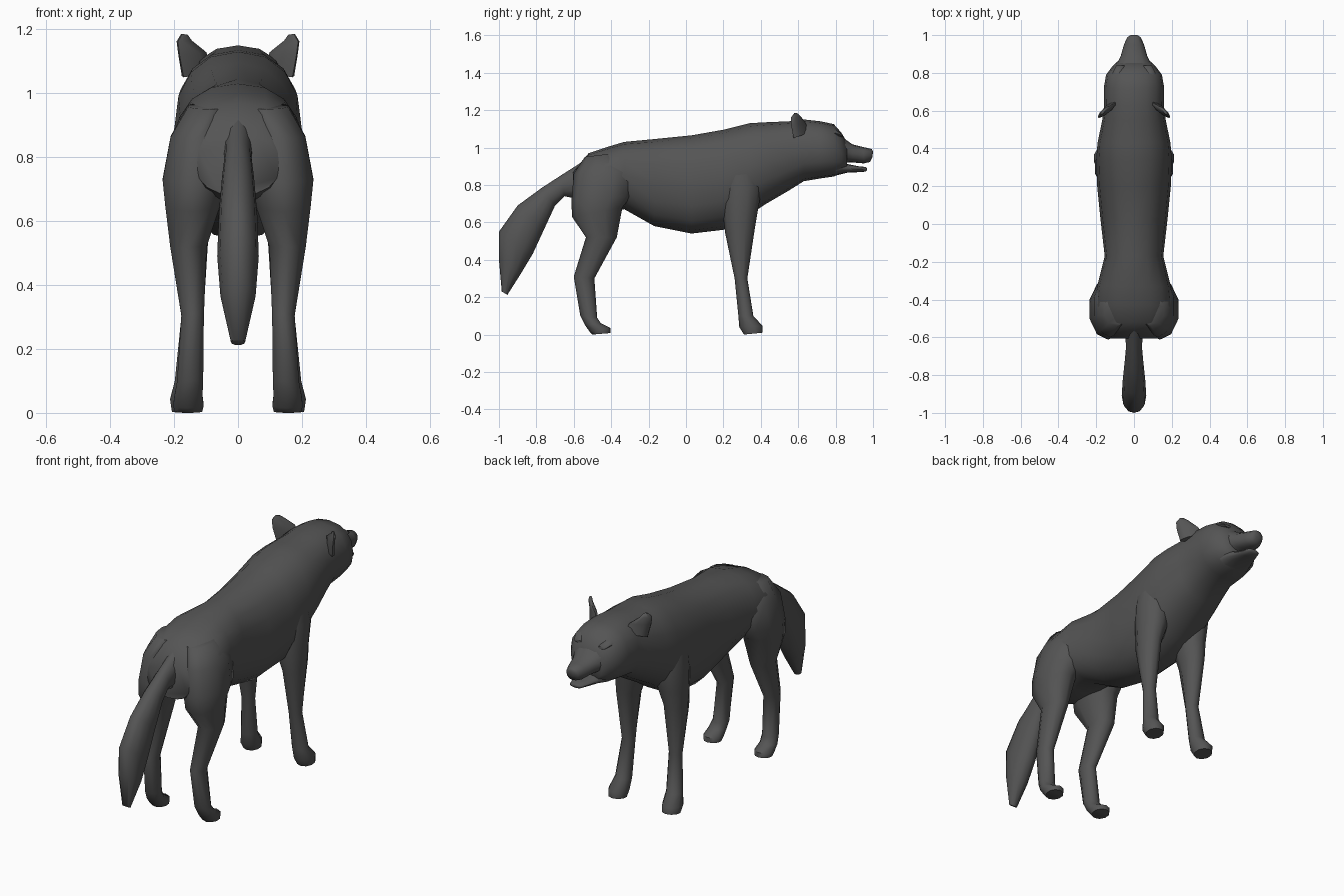
import bpy, bmesh, math

fur = bpy.data.materials.new("dark grey fur")
fur.diffuse_color = (0.09, 0.09, 0.09, 1)


def loft(name, rows, n=12, side=1, power=1.0):
    """Skin rings. Row: edge A (y, z), edge B (y, z), centre x, half width, optional x skew."""
    bm = bmesh.new()
    rings = []
    for row in rows:
        ay, az, by, bz, cx, w = row[:6]
        skew = row[6] if len(row) > 6 else 0
        ring = []
        for i in range(n):
            t = 2 * math.pi * i / n
            c, s = round(math.cos(t), 6), round(math.sin(t), 6)
            c = math.copysign(abs(c) ** power, c)
            s = math.copysign(abs(s) ** power, s)
            ring.append(bm.verts.new((side * (cx + skew * c + w * s),
                                      (ay + by) / 2 + (ay - by) / 2 * c,
                                      (az + bz) / 2 + (az - bz) / 2 * c)))
        rings.append(ring)
    for r, q in zip(rings, rings[1:]):
        for i in range(n):
            j = (i + 1) % n
            bm.faces.new((r[i], r[j], q[j], q[i]))
    bm.faces.new(rings[0])
    bm.faces.new(rings[-1])
    bmesh.ops.recalc_face_normals(bm, faces=bm.faces[:])
    me = bpy.data.meshes.new(name)
    bm.to_mesh(me)
    bm.free()
    me.materials.append(fur)
    ob = bpy.data.objects.new(name, me)
    bpy.context.collection.objects.link(ob)
    bpy.ops.object.select_all(action='DESELECT')
    ob.select_set(True)
    bpy.context.view_layer.objects.active = ob
    bpy.ops.object.shade_smooth_by_angle(angle=math.radians(60))


def pair(name, rows, n=10):
    for label, side in (("right", 1), ("left", -1)):
        loft(f"{label}_{name}", rows, n, side)


# Torso, neck and skull: y, top z, bottom z, half width
trunk = [(-0.605, 0.87, 0.68, 0.13), (-0.52, 0.97, 0.66, 0.19),
         (-0.43, 1.00, 0.66, 0.205), (-0.33, 1.03, 0.67, 0.195),
         (-0.17, 1.045, 0.58, 0.155), (0.03, 1.065, 0.54, 0.178),
         (0.20, 1.095, 0.56, 0.195), (0.34, 1.13, 0.64, 0.20),
         (0.43, 1.135, 0.70, 0.193), (0.55, 1.14, 0.77, 0.168),
         (0.63, 1.15, 0.82, 0.158), (0.72, 1.14, 0.835, 0.16),
         (0.79, 1.125, 0.845, 0.148), (0.83, 1.08, 0.86, 0.118),
         (0.86, 1.03, 0.88, 0.09)]
loft("body", [(y, t, y, b, 0, w) for y, t, y, b, w in
              [(y, t, y, b, w) for y, t, b, w in trunk]], n=16, power=0.88)

# Muzzle and lower jaw, leaving the mouth open between them
loft("muzzle", [(0.80, 1.08, 0.80, 0.90, 0, 0.12),
                (0.85, 1.045, 0.85, 0.92, 0, 0.09),
                (0.89, 1.017, 0.89, 0.92, 0, 0.07),
                (0.95, 1.002, 0.95, 0.915, 0, 0.053),
                (0.993, 0.992, 0.983, 0.922, 0, 0.036),
                (1.00, 0.98, 0.997, 0.95, 0, 0.02)], power=0.88)
loft("lower_jaw", [(0.80, 0.93, 0.80, 0.85, 0, 0.10),
                   (0.86, 0.912, 0.86, 0.865, 0, 0.075),
                   (0.92, 0.90, 0.92, 0.868, 0, 0.05),
                   (0.96, 0.896, 0.96, 0.871, 0, 0.035),
                   (0.968, 0.89, 0.968, 0.878, 0, 0.02)], power=0.88)

# Brow ridges and ears
pair("brow", [(0.74, 1.10, 0.74, 1.06, 0.085, 0.03),
              (0.80, 1.095, 0.80, 1.06, 0.083, 0.03),
              (0.838, 1.07, 0.838, 1.055, 0.072, 0.022)], n=8)
pair("ear", [(0.575, 1.05, 0.66, 1.08, 0.13, 0.025, 0.04),
             (0.562, 1.12, 0.64, 1.13, 0.143, 0.022, 0.04),
             (0.562, 1.162, 0.615, 1.165, 0.168, 0.014, 0.02),
             (0.58, 1.185, 0.595, 1.183, 0.168, 0.008, 0.007)], n=8)

# Front legs, from shoulder to paw
pair("front_leg", [(0.20, 0.92, 0.38, 0.94, 0.12, 0.07),
                   (0.19, 0.78, 0.41, 0.80, 0.125, 0.085),
                   (0.20, 0.62, 0.385, 0.67, 0.13, 0.074),
                   (0.21, 0.54, 0.37, 0.58, 0.145, 0.055),
                   (0.26, 0.30, 0.328, 0.30, 0.143, 0.036),
                   (0.28, 0.10, 0.36, 0.10, 0.155, 0.045),
                   (0.285, 0.04, 0.41, 0.045, 0.163, 0.052),
                   (0.31, 0.00, 0.41, 0.01, 0.163, 0.046)])

# Hind legs, from haunch to paw
pair("hind_leg", [(-0.54, 0.95, -0.38, 0.97, 0.09, 0.07),
                  (-0.60, 0.86, -0.27, 0.87, 0.125, 0.09),
                  (-0.612, 0.72, -0.29, 0.74, 0.135, 0.106),
                  (-0.61, 0.63, -0.34, 0.68, 0.142, 0.09),
                  (-0.535, 0.52, -0.37, 0.52, 0.155, 0.06),
                  (-0.60, 0.31, -0.49, 0.30, 0.142, 0.037),
                  (-0.565, 0.10, -0.475, 0.09, 0.15, 0.043),
                  (-0.54, 0.05, -0.455, 0.06, 0.155, 0.046),
                  (-0.515, 0.015, -0.405, 0.035, 0.155, 0.05),
                  (-0.50, 0.00, -0.405, 0.008, 0.155, 0.045)])

# Drooping tail
loft("tail", [(-0.56, 0.92, -0.56, 0.72, 0, 0.045),
              (-0.67, 0.85, -0.65, 0.74, 0, 0.043),
              (-0.77, 0.785, -0.70, 0.69, 0, 0.05),
              (-0.90, 0.69, -0.76, 0.56, 0, 0.06),
              (-1.00, 0.55, -0.82, 0.43, 0, 0.065),
              (-1.00, 0.40, -0.88, 0.33, 0, 0.055),
              (-0.985, 0.23, -0.955, 0.212, 0, 0.022)])
